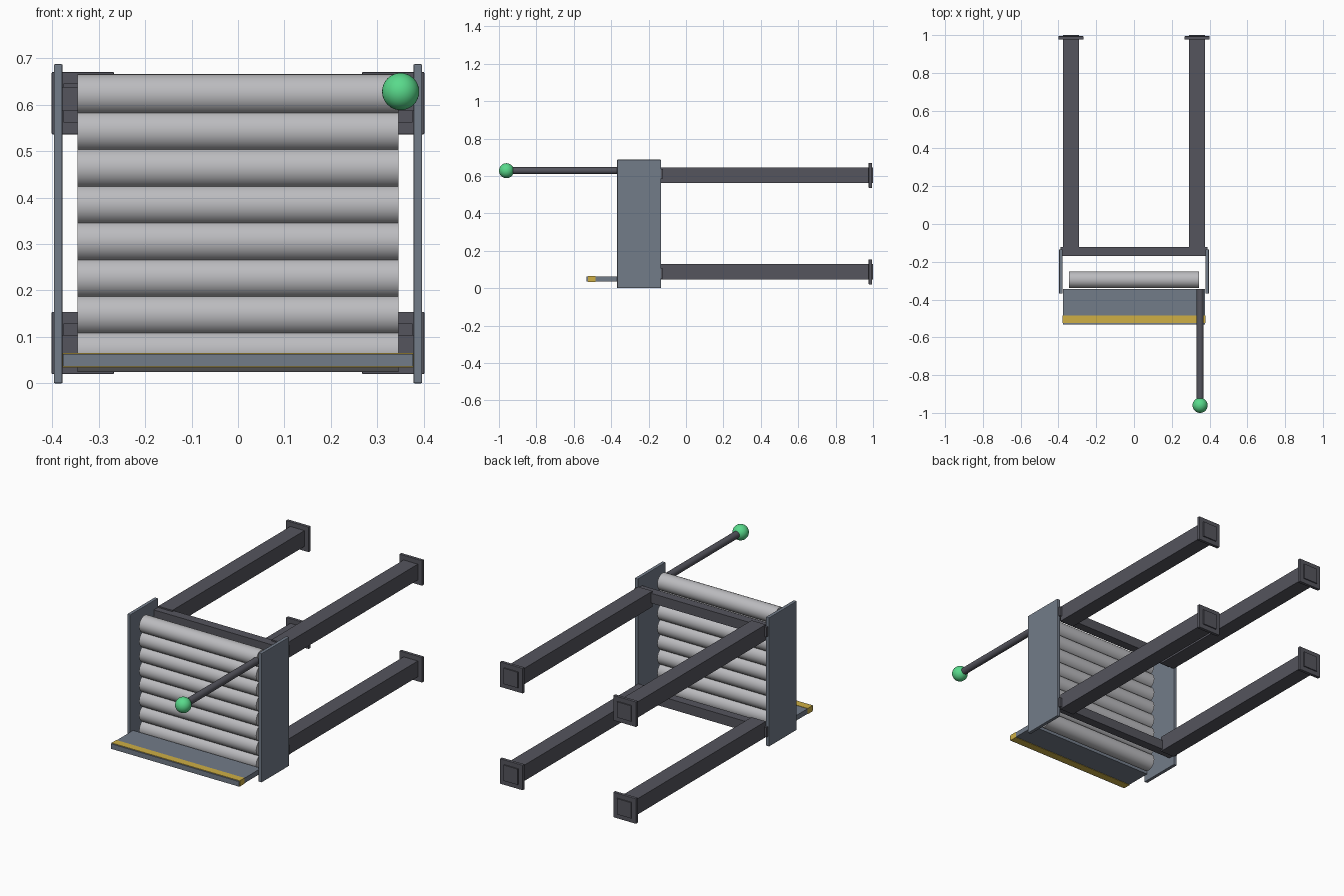
import bpy
import math
from mathutils import Vector

default = bpy.data.objects.get("Cube")
if default:
    bpy.data.objects.remove(default, do_unlink=True)


def material(name, rgb, metallic=0.0):
    mat = bpy.data.materials.new(name)
    mat.use_nodes = True
    color = (*rgb, 1.0)
    mat.diffuse_color = color
    bsdf = mat.node_tree.nodes["Principled BSDF"]
    bsdf.inputs["Base Color"].default_value = color
    bsdf.inputs["Metallic"].default_value = metallic
    return mat


dark = material("dark_steel", (0.09, 0.09, 0.11))
blue = material("blue_grey_paint", (0.17, 0.2, 0.25))
silver = material("roller_metal", (0.5, 0.5, 0.52))
yellow = material("warning_yellow", (0.62, 0.43, 0.06))
green = material("green_plastic", (0.1, 0.7, 0.26))


def finish(obj, name, mat):
    obj.name = name
    obj.data.materials.append(mat)
    return obj


def box(name, lo, hi, mat, bevel=0.0):
    """Box between two opposite corners."""
    lo, hi = Vector(lo), Vector(hi)
    bpy.ops.mesh.primitive_cube_add(size=1, location=(lo + hi) / 2)
    obj = finish(bpy.context.object, name, mat)
    obj.scale = hi - lo
    bpy.ops.object.transform_apply(location=False, rotation=False, scale=True)
    if bevel:
        mod = obj.modifiers.new("Bevel", "BEVEL")
        mod.width = bevel
        mod.segments = 2
    return obj


def cylinder(name, center, radius, length, rotation, mat, sides=24):
    bpy.ops.mesh.primitive_cylinder_add(vertices=sides, radius=radius, depth=length,
                                        location=center, rotation=rotation)
    obj = finish(bpy.context.object, name, mat)
    bpy.ops.object.shade_smooth_by_angle(angle=math.radians(40))
    return obj


MID_Z = 0.345   # height the frame mirrors about
LEG_X = 0.334
LEG_HALF = 0.042
FOOT_HALF = 0.067

for level, sz in (("lower", -1), ("upper", 1)):
    # Legs with their end plates
    z = MID_Z + sz * 0.258
    for side, sx in (("right", -1), ("left", 1)):
        x = sx * LEG_X
        box(f"{level}_{side}_leg", (x - LEG_HALF, -0.135, z - LEG_HALF),
            (x + LEG_HALF, 1.0, z + LEG_HALF), dark)
        box(f"{level}_{side}_foot_plate", (x - FOOT_HALF, 0.977, z - FOOT_HALF),
            (x + FOOT_HALF, 0.994, z + FOOT_HALF), dark, 0.002)
    # Cross bar joining the legs
    z = MID_Z + sz * 0.267
    box(f"{level}_cross_bar", (-0.389, -0.17, z - 0.026), (0.389, -0.122, z + 0.026), dark)

# Side plates
for side, sx in (("right", -1), ("left", 1)):
    x = sx * 0.387
    box(f"{side}_side_plate", (x - 0.0095, -0.368, 0), (x + 0.0095, -0.134, 0.687), blue, 0.003)

# Stack of rollers
ROLLERS = 8
for i in range(ROLLERS):
    z = MID_Z + (i - (ROLLERS - 1) / 2) * 0.079
    cylinder(f"roller_{i + 1}", (0, -0.295, z), 0.0445, 0.69, (0, math.pi / 2, 0), silver)

# Front step with warning stripe
box("step", (-0.377, -0.531, 0.036), (0.377, -0.345, 0.063), blue)
box("step_stripe", (-0.378, -0.525, 0.034), (0.378, -0.485, 0.065), yellow)

# Handle rod and knob
cylinder("handle_rod", (0.35, -0.65, 0.628), 0.0185, 0.61, (math.pi / 2, 0, 0), dark, 20)
bpy.ops.mesh.primitive_uv_sphere_add(segments=32, ring_count=16, radius=0.04,
                                     location=(0.35, -0.96, 0.628))
finish(bpy.context.object, "handle_knob", green)
bpy.ops.object.shade_smooth()
